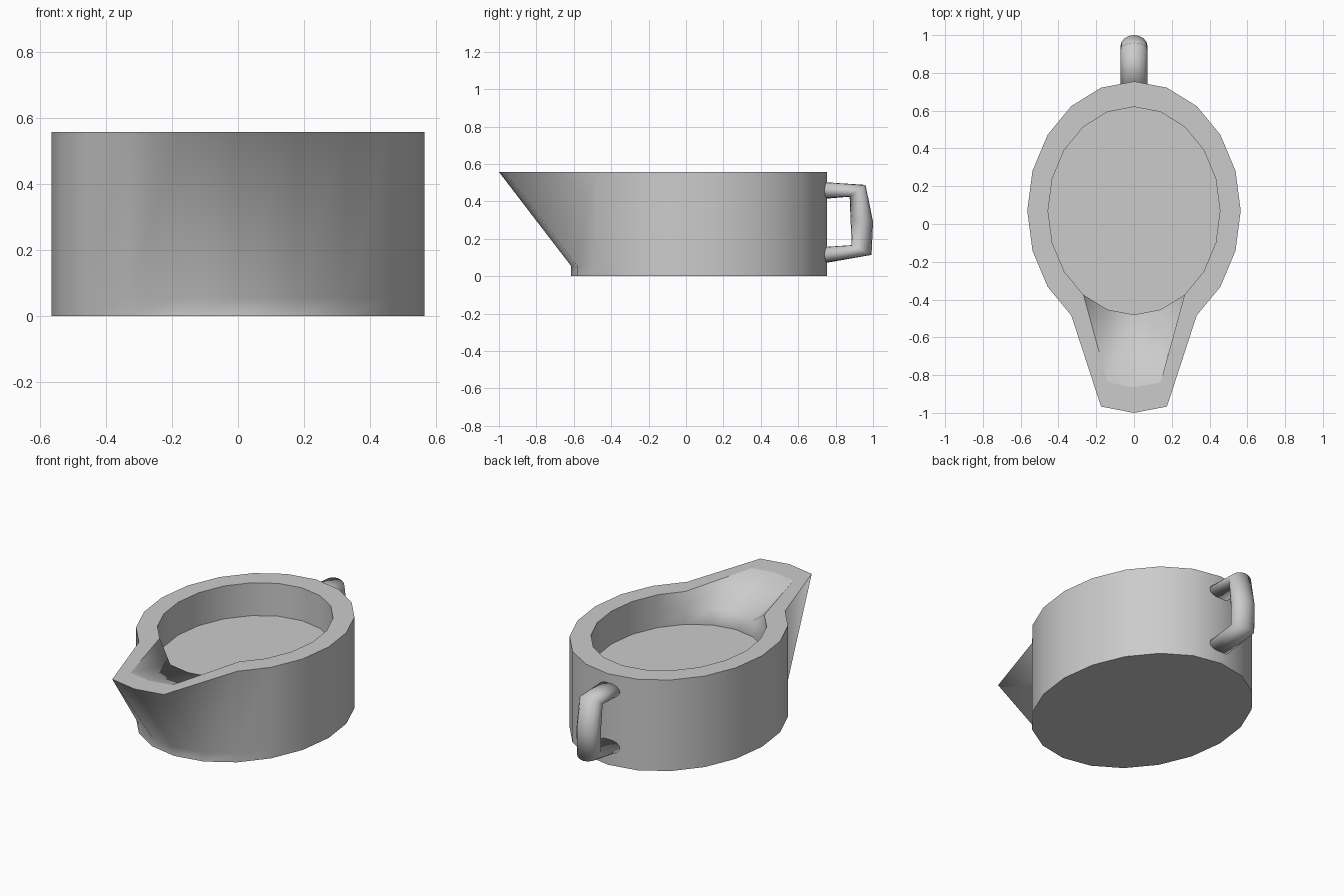
import bpy, bmesh, math
from mathutils import Vector

cube = bpy.data.objects.get("Cube")
if cube:
    bpy.data.objects.remove(cube)

COLOUR = (0.6, 0.6, 0.6, 1)
GREY = bpy.data.materials.new("plain grey")
GREY.use_nodes = True
GREY.diffuse_color = COLOUR
GREY.node_tree.nodes["Principled BSDF"].inputs["Base Color"].default_value = COLOUR


def loft(name, rings):
    """Skin closed rings, cap both ends; smooth, but sharp around level faces."""
    bm = bmesh.new()
    loops = [[bm.verts.new(p) for p in ring] for ring in rings]
    for a, b in zip(loops, loops[1:]):
        n = len(a)
        for i in range(n):
            j = (i + 1) % n
            bm.faces.new((a[i], a[j], b[j], b[i]))
    bm.faces.new(loops[0][::-1])
    bm.faces.new(loops[-1])
    bmesh.ops.recalc_face_normals(bm, faces=bm.faces)
    bm.normal_update()
    for face in bm.faces:
        face.smooth = True
    for edge in bm.edges:
        level = [abs(f.normal.z) > 0.999 for f in edge.link_faces]
        edge.smooth = all(level) or not any(level)
    mesh = bpy.data.meshes.new(name)
    bm.to_mesh(mesh)
    bm.free()
    mesh.materials.append(GREY)
    obj = bpy.data.objects.new(name, mesh)
    bpy.context.collection.objects.link(obj)


# Bowl: oval rings whose three front points are pulled forward at the rim
SIDES = 20
CENTRE_Y = 0.07
FRONT = 3 * SIDES // 4


def oval(rx, ry, z, pull=0.0):
    ring = []
    for i in range(SIDES):
        t = math.tau * i / SIDES
        y = CENTRE_Y + ry * math.sin(t)
        if abs(i - FRONT) <= 1:
            y -= pull
        ring.append((rx * math.cos(t), y, z))
    return ring


HEIGHT, LIP, FLOOR, POUR = 0.557, 0.46, 0.356, 0.385
OUTER, INNER = (0.565, 0.685), (0.455, 0.55)
loft("bowl_with_spout", [
    oval(*OUTER, 0),
    oval(*OUTER, 0.055),
    oval(*OUTER, HEIGHT, POUR),
    oval(*INNER, HEIGHT, POUR),
    oval(*INNER, LIP),
    oval(*INNER, FLOOR),
])

# Handle: oval sections spanning paired outer and inner (y, z) points
sections = [
    ((0.72, 0.504), (0.72, 0.412)),
    ((0.96, 0.488), (0.875, 0.425)),
    ((1.0, 0.29), (0.88, 0.295)),
    ((0.992, 0.114), (0.886, 0.166)),
    ((0.72, 0.066), (0.72, 0.155)),
]
HALF_WIDTH, STEPS = 0.072, 16
side = Vector((HALF_WIDTH, 0, 0))
turns = [math.tau * k / STEPS for k in range(STEPS)]
rings = []
for outer, inner in sections:
    o, i = Vector((0, *outer)), Vector((0, *inner))
    mid, half = (o + i) / 2, (o - i) / 2
    rings.append([mid + half * math.cos(t) + side * math.sin(t) for t in turns])
loft("handle", rings)
